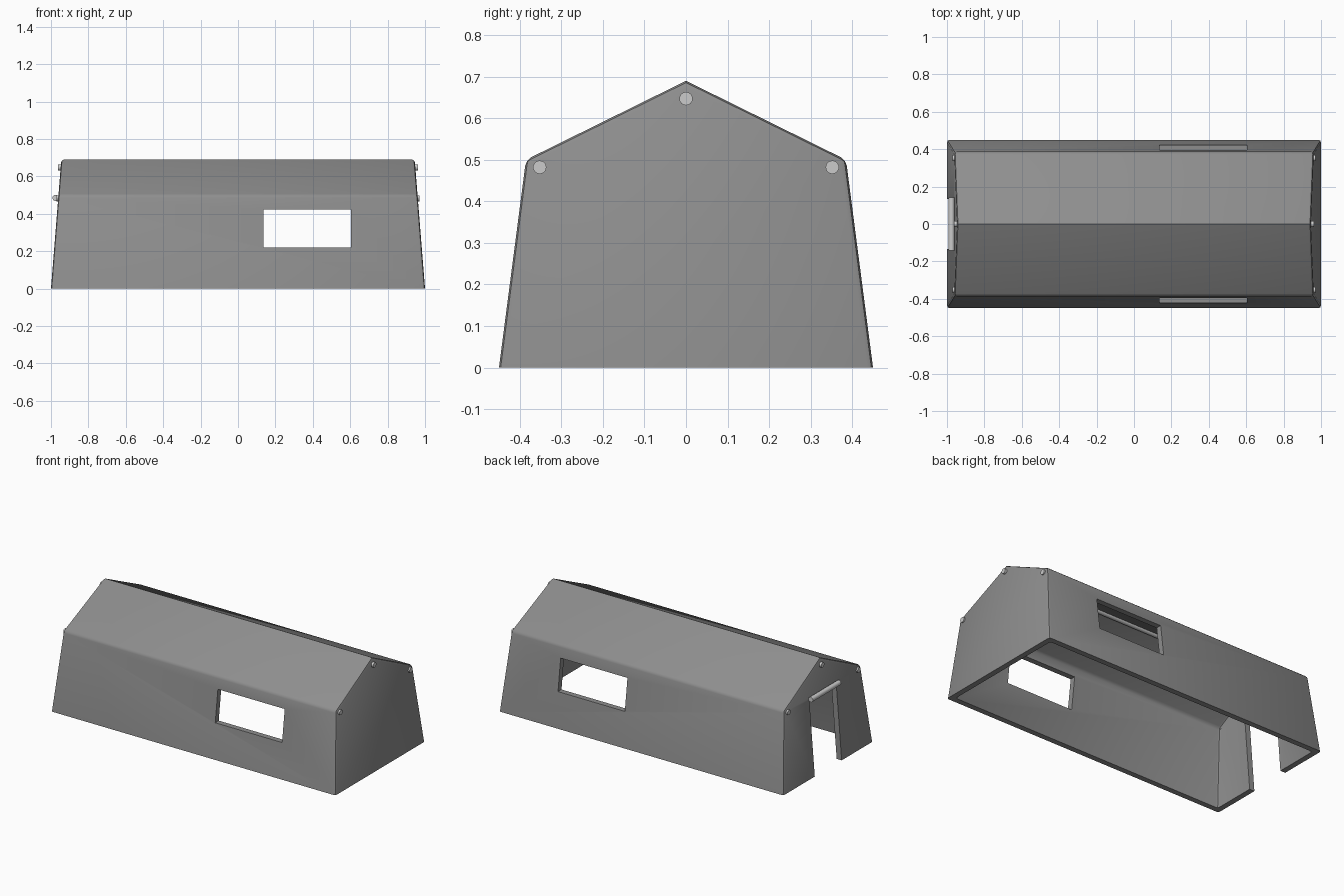
import bpy, bmesh, math
from mathutils import Matrix

if "Cube" in bpy.data.objects:
    bpy.data.objects.remove(bpy.data.objects["Cube"])


def add_object(name, bm):
    bmesh.ops.recalc_face_normals(bm, faces=bm.faces)
    mesh = bpy.data.meshes.new(name)
    bm.to_mesh(mesh)
    bm.free()
    ob = bpy.data.objects.new(name, mesh)
    bpy.context.collection.objects.link(ob)
    return ob


def smooth(ob, degrees=30):
    bpy.ops.object.select_all(action='DESELECT')
    ob.select_set(True)
    bpy.context.view_layer.objects.active = ob
    bpy.ops.object.shade_smooth_by_angle(angle=math.radians(degrees))


def tent_hull(name, half_x, profile, bevel):
    # half profile (y, z): base, eave, ridge; the ends lean in with height
    (by, bz), (ey, ez), (_, rz) = profile
    ring = [(-by, bz), (by, bz), (ey, ez), (0, rz), (-ey, ez)]
    bm = bmesh.new()
    ends = [[bm.verts.new((s * (half_x - 0.08 * z), y, z)) for y, z in ring]
            for s in (-1, 1)]
    for e in ends:
        bm.faces.new(e)
    for i in range(5):
        j = (i + 1) % 5
        bm.faces.new((ends[0][i], ends[0][j], ends[1][j], ends[1][i]))

    # round every edge except the base and the ridge
    def kept(e):
        zs = [v.co.z for v in e.verts]
        return max(zs) < bz + 0.001 or min(zs) > rz - 0.001
    bmesh.ops.bevel(bm, geom=[e for e in bm.edges if not kept(e)], offset=bevel,
                    offset_type='OFFSET', segments=2, profile=0.5, affect='EDGES')
    return add_object(name, bm)


def box(name, x0, x1, y0, y1, z0, z1):
    bm = bmesh.new()
    m = (Matrix.Translation(((x0 + x1) / 2, (y0 + y1) / 2, (z0 + z1) / 2))
         @ Matrix.Diagonal((x1 - x0, y1 - y0, z1 - z0, 1)))
    bmesh.ops.create_cube(bm, size=1, matrix=m)
    return add_object(name, bm)


def rod(name, centre, length, radius, axis):
    bm = bmesh.new()
    rot = Matrix.Rotation(math.pi / 2, 4, 'Y' if axis == 'X' else 'X')
    bmesh.ops.create_cone(bm, cap_ends=True, segments=24, radius1=radius, radius2=radius,
                          depth=length, matrix=Matrix.Translation(centre) @ rot)
    ob = add_object(name, bm)
    smooth(ob)
    return ob


# Tent canvas: rounded hull, hollowed, with two windows and a doorway
canvas = tent_hull("tent_canvas", 1.0, [(0.45, 0), (0.385, 0.5), (0, 0.69)], 0.014)
cutters = [
    tent_hull("hollow_cutter", 0.965, [(0.421, -0.05), (0.353, 0.477), (0, 0.651)], 0.014),
    box("window_cutter", 0.135, 0.605, -0.6, 0.6, 0.22, 0.423),
    box("door_cutter", -1.1, -0.8, -0.135, 0.135, -0.1, 0.475),
]
bpy.context.view_layer.objects.active = canvas
for c in cutters:
    c.hide_render = True
    mod = canvas.modifiers.new(c.name, 'BOOLEAN')
    mod.operation = 'DIFFERENCE'
    mod.solver = 'EXACT'
    mod.object = c
    bpy.ops.object.modifier_apply(modifier=mod.name)
for c in cutters:
    bpy.data.objects.remove(c)
smooth(canvas)

# Dark grey cloth
cloth = bpy.data.materials.new("dark_cloth")
cloth.diffuse_color = (0.27, 0.27, 0.27, 1)
cloth.use_nodes = True
cloth.node_tree.nodes["Principled BSDF"].inputs["Base Color"].default_value = cloth.diffuse_color
canvas.data.materials.clear()
canvas.data.materials.append(cloth)

# Pale frame: full ridge pole, eave pole ends showing on the gables
rod("ridge_pole", (0, 0, 0.647), 2 * 0.962, 0.016, 'X')
for sx, end in ((-1, "left"), (1, "right")):
    for sy, side in ((-1, "front"), (1, "back")):
        rod(f"{side}_{end}_eave_pole_end", (sx * 0.947, sy * 0.352, 0.482),
            0.048, 0.016, 'X')

# Rolled-up door flap above the doorway
rod("door_roll", (-0.976, 0, 0.485), 0.285, 0.016, 'Y')

# Pale finish for the poles and the roll
pale = bpy.data.materials.new("pale_grey")
pale.diffuse_color = (0.8, 0.8, 0.8, 1)
pale.use_nodes = True
pale.node_tree.nodes["Principled BSDF"].inputs["Base Color"].default_value = pale.diffuse_color
for ob in bpy.data.objects:
    if ob is not canvas and ob.name != canvas.name:
        ob.data.materials.append(pale)
